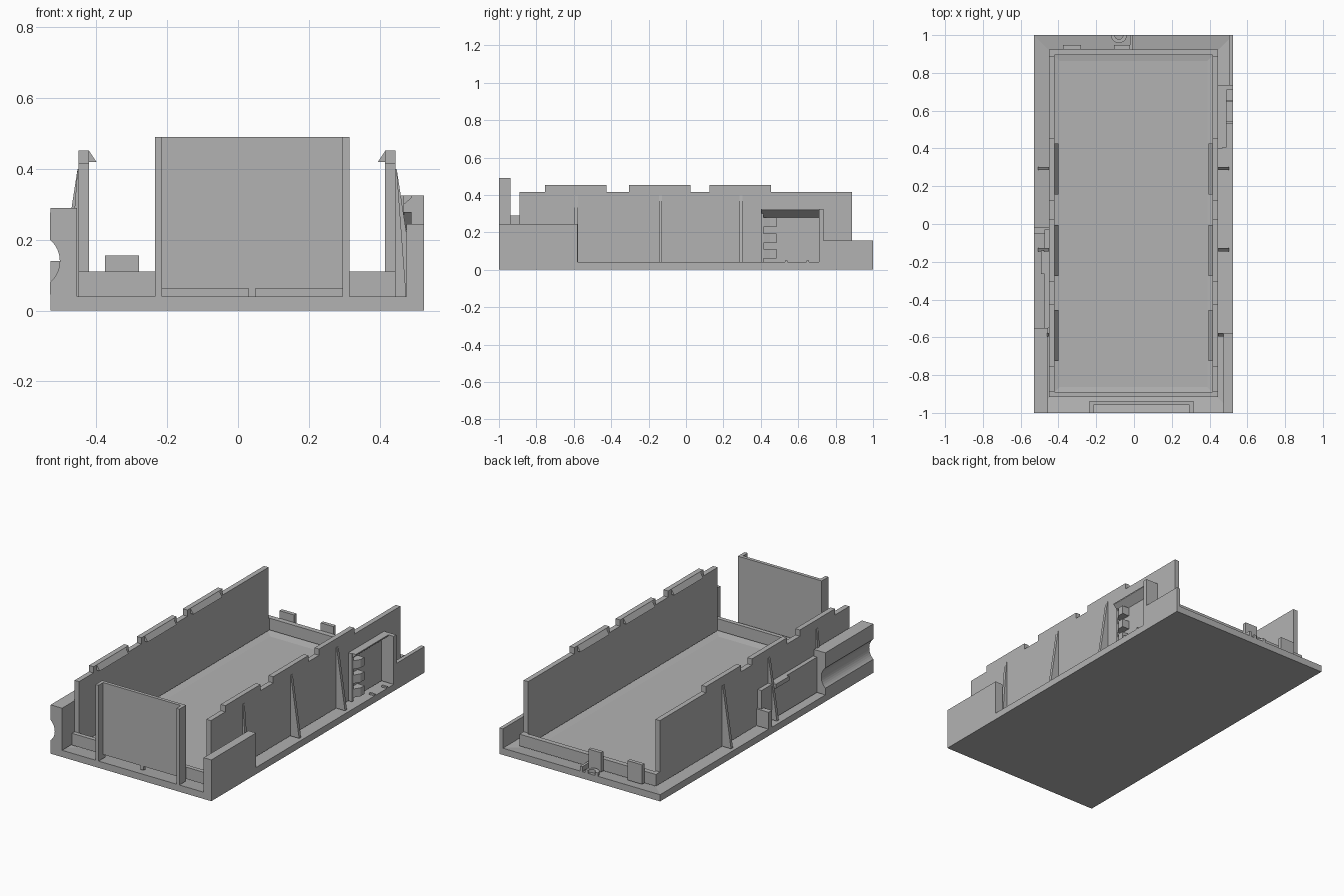
import bpy, bmesh, math
from mathutils import Vector

if "Cube" in bpy.data.objects:
    bpy.data.objects.remove(bpy.data.objects["Cube"])

grey = bpy.data.materials.new("plain grey")
grey.diffuse_color = (0.45, 0.45, 0.45, 1)
grey.use_nodes = True
grey.node_tree.nodes["Principled BSDF"].inputs["Base Color"].default_value = grey.diffuse_color


def finish(name, bm):
    bmesh.ops.recalc_face_normals(bm, faces=bm.faces)
    me = bpy.data.meshes.new(name)
    bm.to_mesh(me)
    bm.free()
    me.materials.append(grey)
    ob = bpy.data.objects.new(name, me)
    bpy.context.collection.objects.link(ob)
    return ob


def prism(name, pts, axis, a, b):
    """Extrude a 2D profile along y (points are x,z) or z (points are x,y)."""
    bm = bmesh.new()
    place = (lambda p: (p[0], a, p[1])) if axis == 'y' else (lambda p: (p[0], p[1], a))
    face = bm.faces.new([bm.verts.new(place(p)) for p in pts])
    ext = bmesh.ops.extrude_face_region(bm, geom=[face])
    move = Vector((0, b - a, 0)) if axis == 'y' else Vector((0, 0, b - a))
    bmesh.ops.translate(bm, vec=move, verts=[v for v in ext["geom"] if isinstance(v, bmesh.types.BMVert)])
    return finish(name, bm)


def box(name, x0, x1, y0, y1, z0, z1):
    return prism(name, [(x0, y0), (x1, y0), (x1, y1), (x0, y1)], 'z', z0, z1)


F = 0.04  # floor height

# Base plate with a shallow recess in its top
base = box("base_plate", -0.53, 0.525, -1, 1, 0, F)
bm = bmesh.new()
bm.from_mesh(base.data)
top = [f for f in bm.faces if f.normal.z > 0.9]
bmesh.ops.inset_region(bm, faces=top, thickness=0.193)
bmesh.ops.translate(bm, vec=(0, 0, -0.02), verts=top[0].verts)
bm.to_mesh(base.data)
bm.free()

# Side walls with snap clips, hooks and outer ribs
for side, inner, outer, s in (("left", -0.42, -0.45, -1), ("right", 0.415, 0.445, 1)):
    lo, hi = sorted((inner, outer))
    box(side + "_wall", lo, hi, -0.89, 0.887, F, 0.415)
    box(side + "_ledge", lo, hi, -0.915, 0.925, F, 0.11)
    for i, y in enumerate((-0.59, -0.14, 0.29)):
        box(f"{side}_clip_{i}", lo, hi, y - 0.165, y + 0.165, 0.415, 0.452)
        prism(f"{side}_hook_{i}", [(inner, 0.45), (inner, 0.42), (inner - s * 0.02, 0.42)],
              'y', y - 0.135, y + 0.135)
        reach = 0.03 if i == 0 else 0.058
        prism(f"{side}_rib_{i}", [(outer, F), (outer + s * reach, F), (outer + s * 0.003, 0.4), (outer, 0.4)],
              'y', y - 0.005, y + 0.013)

# Low ledges across both ends
box("front_ledge", -0.42, 0.415, -0.915, -0.89, F, 0.11)
box("back_ledge", -0.42, 0.415, 0.895, 0.925, F, 0.11)

# Tabs on the back ledge
for i, (x0, x1) in enumerate(((-0.375, -0.28), (-0.105, -0.022))):
    box(f"back_tab_{i}", x0, x1, 0.925, 0.947, F, 0.155)

# Half ring guide and small fin at the back edge
arc = [math.pi + math.pi * i / 10 for i in range(11)]
ring = [(-0.08 + 0.042 * math.cos(t), 1 + 0.042 * math.sin(t)) for t in arc]
ring += [(-0.08 + 0.022 * math.cos(t), 1 + 0.022 * math.sin(t)) for t in reversed(arc)]
prism("cable_guide", ring, 'z', F, 0.06)
box("back_fin", -0.02, -0.005, 0.925, 1, F, 0.07)

# Upright front panel, its two flanges and the foot that carries it
box("front_panel", -0.215, 0.295, -0.957, -0.937, 0.063, 0.49)
box("front_panel_foot", 0.03, 0.05, -0.957, -0.937, F, 0.063)
for side, x in (("left", -0.235), ("right", 0.295)):
    box(side + "_front_flange", x, x + 0.02, -1, -0.937, F, 0.49)

# Left grip block with a rounded groove on its outer face
half = math.asin(0.06 / 0.08)
groove = [(-0.583 + 0.08 * math.cos(t), 0.14 + 0.08 * math.sin(t))
          for t in (half - 2 * half * i / 12 for i in range(13))]
grip = prism("left_grip_block", [(-0.455, F), (-0.455, 0.29), (-0.53, 0.29)] + groove + [(-0.53, F)],
             'y', -1, -0.55)

# Left cover plate with end post and finger ledge
box("left_cover_plate", -0.475, -0.45, -0.55, -0.03, F, 0.25)
box("left_end_post", -0.53, -0.45, -0.05, -0.018, F, 0.14)
box("left_finger_ledge", -0.493, -0.475, -0.265, -0.14, 0.225, 0.25)

# Right rails
box("right_front_rail", 0.475, 0.525, -1, -0.58, F, 0.245)
box("right_back_rail", 0.502, 0.525, 0.735, 1, F, 0.155)

# Right socket: end wall, top bar, teeth and end stops
box("socket_end_wall", 0.445, 0.525, 0.71, 0.735, F, 0.325)
prism("socket_top_bar", [(0.445, 0.325), (0.49, 0.325), (0.49, 0.318), (0.445, 0.28)], 'y', 0.405, 0.71)
box("socket_side", 0.445, 0.468, 0.4, 0.415, F, 0.325)
for i, z in enumerate((0.06, 0.143, 0.228)):
    prism(f"socket_tooth_{i}", [(0.445, 0.41), (0.465, 0.41), (0.49, 0.45), (0.49, 0.485), (0.445, 0.485)],
          'z', z, z + 0.05)
for i, y in enumerate((0.53, 0.645)):
    box(f"socket_stop_{i}", 0.49, 0.525, y, y + 0.012, F, 0.05)
